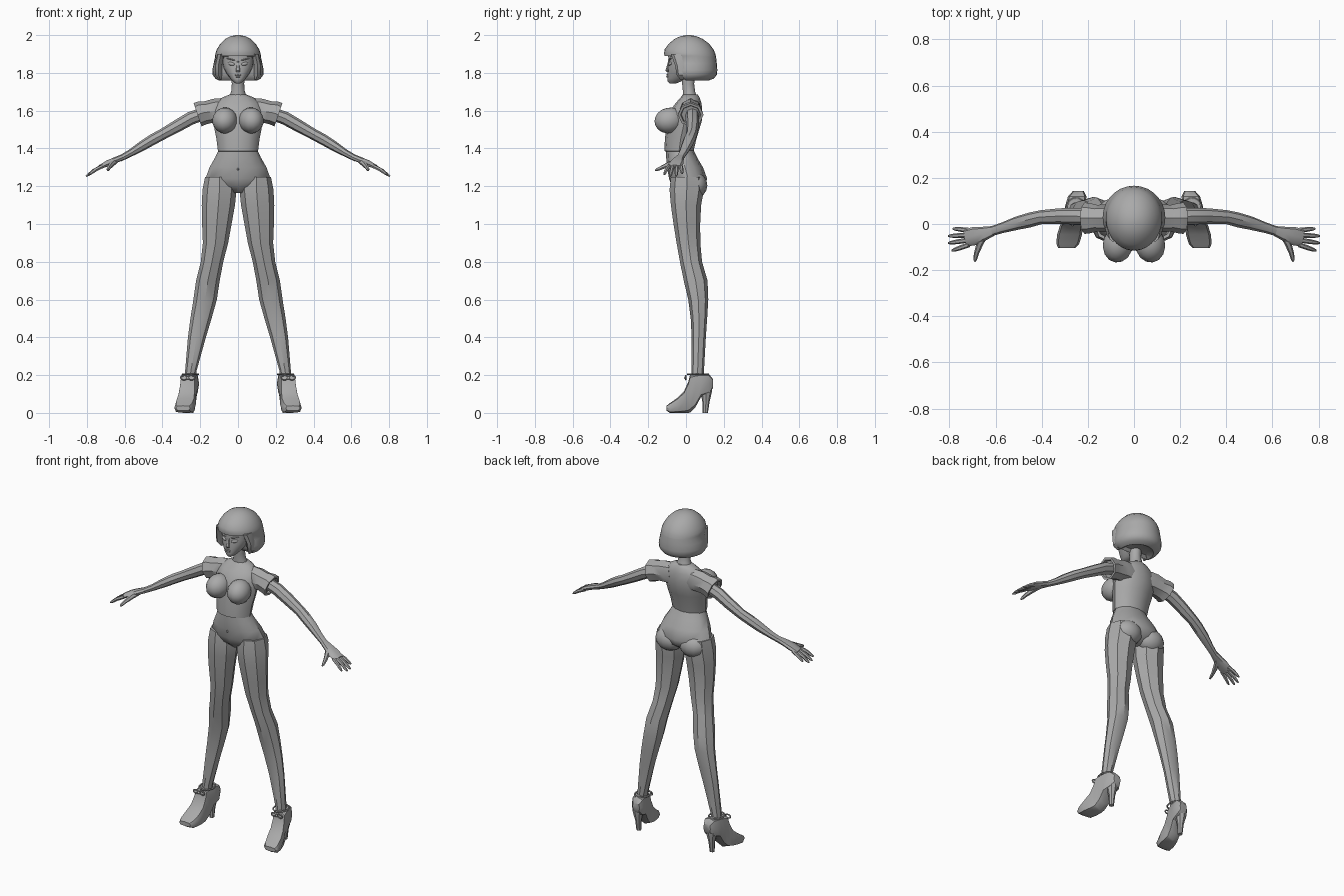
import bpy, bmesh, math
from mathutils import Vector as V, Matrix

grey = bpy.data.materials.new("plain grey")
grey.diffuse_color = (0.4, 0.4, 0.4, 1)
X, Y, Z = V((1, 0, 0)), V((0, 1, 0)), V((0, 0, 1))


def finish(name, bm, mirror=False, angle=40):
    bmesh.ops.recalc_face_normals(bm, faces=bm.faces)
    me = bpy.data.meshes.new(name)
    bm.to_mesh(me)
    bm.free()
    me.materials.append(grey)
    me.shade_smooth()
    me.set_sharp_from_angle(angle=math.radians(angle))
    ob = bpy.data.objects.new(name, me)
    bpy.context.collection.objects.link(ob)
    if mirror:
        ob.modifiers.new("mirror", 'MIRROR').use_mirror_merge = False
    return ob


def ring(c, u, v, n=8, p=1.0):
    """Oval section round c; p below 1 makes it boxier."""
    pts = []
    for i in range(n):
        a = 2 * math.pi * i / n
        k, s = math.cos(a), math.sin(a)
        k, s = [math.copysign(abs(t) ** p, t) if abs(t) > 1e-6 else 0 for t in (k, s)]
        pts.append(V(c) + u * k + v * s)
    return pts


def loft(name, rings, mirror=False, angle=40):
    bm = bmesh.new()
    rows = [[bm.verts.new(q) for q in r] for r in rings]
    for a, b in zip(rows, rows[1:]):
        for i in range(len(a)):
            j = (i + 1) % len(a)
            bm.faces.new((a[i], a[j], b[j], b[i]))
    bm.faces.new(rows[0])
    bm.faces.new(rows[-1])
    return finish(name, bm, mirror, angle)


def stack(name, rows, n=8, mirror=False, angle=40, p=1.0):
    """Horizontal sections given as z, x0, x1, y0, y1."""
    return loft(name, [ring(((a + b) / 2, (c + d) / 2, z), X * (b - a) / 2, Y * (d - c) / 2, n, p)
                       for z, a, b, c, d in rows], mirror, angle)


def sym(rows):
    return [(z, -w, w, a, b) for z, w, a, b in rows]


def ball(name, c, size, rot=(0, 0, 0), seg=12, mirror=True, angle=40):
    bm = bmesh.new()
    bmesh.ops.create_uvsphere(bm, u_segments=seg, v_segments=seg // 2 + 2, radius=1)
    m = Matrix.Translation(c)
    for r, ax in zip(rot, 'XYZ'):
        m = m @ Matrix.Rotation(math.radians(r), 4, ax)
    bm.transform(m @ Matrix.Diagonal((*size, 1)))
    return finish(name, bm, mirror, angle)


def tube(name, path, n=6):
    """Round limb along points (x, y, z, radius)."""
    pts = [V(q[:3]) for q in path]
    d = (pts[-1] - pts[0]).normalized()
    u = d.cross(Z).normalized()
    v = u.cross(d)
    return loft(name, [ring(c, u * q[3], v * q[3], n) for c, q in zip(pts, path)], True)


# Legs
stack("leg", [
    (0.17, .222, .282, .03, .095), (0.22, .22, .28, .028, .095), (0.40, .17, .265, .03, .105),
    (0.50, .14, .252, .025, .112), (0.60, .112, .236, .012, .118), (0.70, .097, .222, -.012, .114),
    (0.80, .078, .197, -.032, .085), (0.90, .052, .186, -.05, .076), (1.00, .034, .19, -.066, .075),
    (1.10, .016, .192, -.08, .08), (1.18, .008, .188, -.087, .095), (1.25, .02, .174, -.08, .09)],
    8, True)

# Hips and belly
stack("hips", sym([
    (1.165, .03, -.035, .05), (1.20, .125, -.075, .10), (1.24, .172, -.09, .112),
    (1.30, .151, -.10, .09), (1.35, .122, -.105, .06), (1.40, .098, -.105, .035)]), 12)
ball("buttock", (.08, .045, 1.205), (.085, .068, .07))
ball("navel", (0, -.1045, 1.29), (.005, .004, .008), seg=8, mirror=False)

# Shirt body
stack("shirt", sym([
    (1.383, .098, -.10, .03), (1.386, .106, -.114, .04), (1.45, .114, -.112, .055),
    (1.50, .124, -.105, .07), (1.55, .13, -.10, .085), (1.60, .135, -.085, .086),
    (1.64, .118, -.055, .082), (1.67, .082, -.028, .072), (1.685, .045, -.018, .062)]), 12)
ball("bust", (.07, -.088, 1.548), (.066, .08, .068), (12, 0, 8), 14)

# Sleeves: shoulder, flared cuff and recessed opening
cut = V((.32, 0, .95))
loft("sleeve", [ring((x, y, z), Y * ry, cut * rv) for x, y, z, ry, rv in [
    (.06, .028, 1.60, .05, .07), (.11, .025, 1.60, .06, .066), (.16, .025, 1.592, .058, .06),
    (.19, .025, 1.588, .065, .064), (.214, .025, 1.578, .068, .065),
    (.214, .025, 1.578, .054, .052), (.198, .025, 1.58, .05, .048)]], True)

# Arms
across = V((.4, 0, .92))
loft("arm", [ring((x, y, z), (Y + X * .1) * ry, across * rv) for x, y, z, ry, rv in [
    (.16, .032, 1.592, .035, .033), (.25, .034, 1.56, .036, .035), (.32, .034, 1.52, .034, .033),
    (.40, .03, 1.475, .03, .029), (.45, .018, 1.448, .032, .029), (.51, .003, 1.412, .029, .026),
    (.57, -.016, 1.375, .023, .019), (.625, -.034, 1.346, .021, .016)]], True)

# Hands
loft("palm", [ring((x, y, z), (Y + X * .2) * ry, across * rv, 8, .8) for x, y, z, ry, rv in [
    (.61, -.03, 1.354, .021, .016), (.65, -.042, 1.338, .03, .016),
    (.69, -.052, 1.321, .039, .016), (.73, -.06, 1.302, .037, .011)]], True)
for name, a, b in [
        ("index_finger", (.715, -.09, 1.307), (.79, -.116, 1.262)),
        ("middle_finger", (.72, -.07, 1.305), (.805, -.083, 1.253)),
        ("ring_finger", (.72, -.048, 1.305), (.805, -.052, 1.253)),
        ("little_finger", (.71, -.028, 1.308), (.785, -.02, 1.267))]:
    a, b = V(a), V(b)
    tube(name, [(*a, .011), (*(a.lerp(b, .5) + Z * .004), .0105), (*a.lerp(b, .85), .008), (*b, .004)])
tube("thumb", [(.645, -.045, 1.335, .014), (.668, -.085, 1.318, .015),
               (.682, -.125, 1.30, .011), (.688, -.15, 1.289, .009), (.69, -.163, 1.284, .004)])

# Shoes: upper with platform sole, heel, ankle lace and bow
loft("shoe", [ring((.266 - .2 * (y - .02), y, (lo + hi) / 2), X * w, Z * (hi - lo) / 2, 8, .55)
              for y, w, lo, hi in [
    (-.103, .038, .012, .038), (-.085, .05, 0, .052), (-.045, .054, 0, .08), (-.01, .05, 0, .115),
    (.012, .046, 0, .165), (.022, .044, .002, .205), (.05, .044, .03, .21), (.08, .044, .085, .21),
    (.12, .04, .10, .208), (.142, .024, .13, .18)]], True)
stack("heel", [(0, .236, .264, .088, .116), (.06, .232, .268, .086, .125),
               (.11, .22, .282, .078, .137), (.15, .214, .286, .07, .141)], 8, True)


def loop(name, c, rx, rz, thick, flat=True):
    """Thin closed cord, standing (flat=True) or lying level."""
    bm = bmesh.new()
    up = Z if flat else Y
    n, rows = 14, []
    for i in range(n):
        a = 2 * math.pi * i / n
        d = X * math.cos(a) * rx + up * math.sin(a) * rz
        side = Y if flat else Z
        rows.append([bm.verts.new(q) for q in ring(V(c) + d, d.normalized() * thick, side * thick, 5)])
    for i in range(n):
        a, b = rows[i], rows[(i + 1) % n]
        for k in range(5):
            m = (k + 1) % 5
            bm.faces.new((a[k], a[m], b[m], b[k]))
    finish(name, bm, True, 60)


loop("ankle_lace", (.252, .06, .205), .042, .052, .005, False)
loop("bow_inner", (.246, -.001, .187), .017, .011, .0045)
loop("bow_outer", (.286, -.001, .187), .017, .011, .0045)
ball("bow_knot", (.266, -.003, .185), (.008, .007, .008), seg=8)

# Neck and head
stack("neck", sym([(1.66, .055, -.018, .065), (1.70, .036, -.018, .05),
                   (1.74, .033, -.022, .045), (1.82, .034, -.03, .05)]), 10)
stack("head", sym([
    (1.745, .014, -.088, -.05), (1.755, .026, -.097, -.025), (1.77, .041, -.099, .0),
    (1.80, .063, -.097, .04), (1.83, .078, -.096, .06), (1.855, .084, -.092, .07),
    (1.90, .086, -.095, .08)]), 16, p=.9)

# Face details
stack("nose", sym([(1.805, .009, -.103, -.09), (1.813, .012, -.109, -.09),
                   (1.835, .007, -.102, -.09), (1.862, .005, -.095, -.085)]), 8)
ball("upper_lip", (0, -.099, 1.789), (.018, .006, .004), seg=10, mirror=False)
ball("lower_lip", (0, -.098, 1.78), (.014, .007, .005), seg=10, mirror=False)
ball("eye", (.036, -.084, 1.848), (.02, .008, .009), (0, -12, 22))
ball("eyebrow", (.038, -.085, 1.872), (.025, .007, .0035), (0, -14, 20), 8)
ball("ear", (.086, -.005, 1.84), (.01, .02, .032), seg=10)

# Bobbed hair: dome with fringe, front cut back below the fringe
rows = [(2.0, .012, .0, .025, -1), (1.994, .04, -.03, .055, -1), (1.98, .067, -.06, .088, -1),
        (1.955, .093, -.09, .122, -1), (1.925, .112, -.113, .145, -1), (1.905, .119, -.116, .154, -1),
        (1.89, .122, -.114, .158, -1), (1.886, .121, -.108, .159, -.055), (1.85, .129, -.11, .163, -.03),
        (1.815, .136, -.11, .166, -.025), (1.79, .134, -.11, .163, -.022),
        (1.77, .12, -.10, .148, -.012), (1.759, .098, -.09, .118, .0), (1.775, .075, -.08, .09, .015)]
loft("hair", [[V((q.x, max(q.y, clip), q.z)) for q in
               ring((0, (a + b) / 2, z), X * w, Y * (b - a) / 2, 28)]
              for z, w, a, b, clip in rows], angle=45)

# Side locks framing the face
stack("side_lock", [(1.765, .088, .10, -.03, .005), (1.79, .084, .125, -.05, .02),
                    (1.84, .083, .125, -.058, .02), (1.90, .07, .112, -.08, .02)], 8, True)
